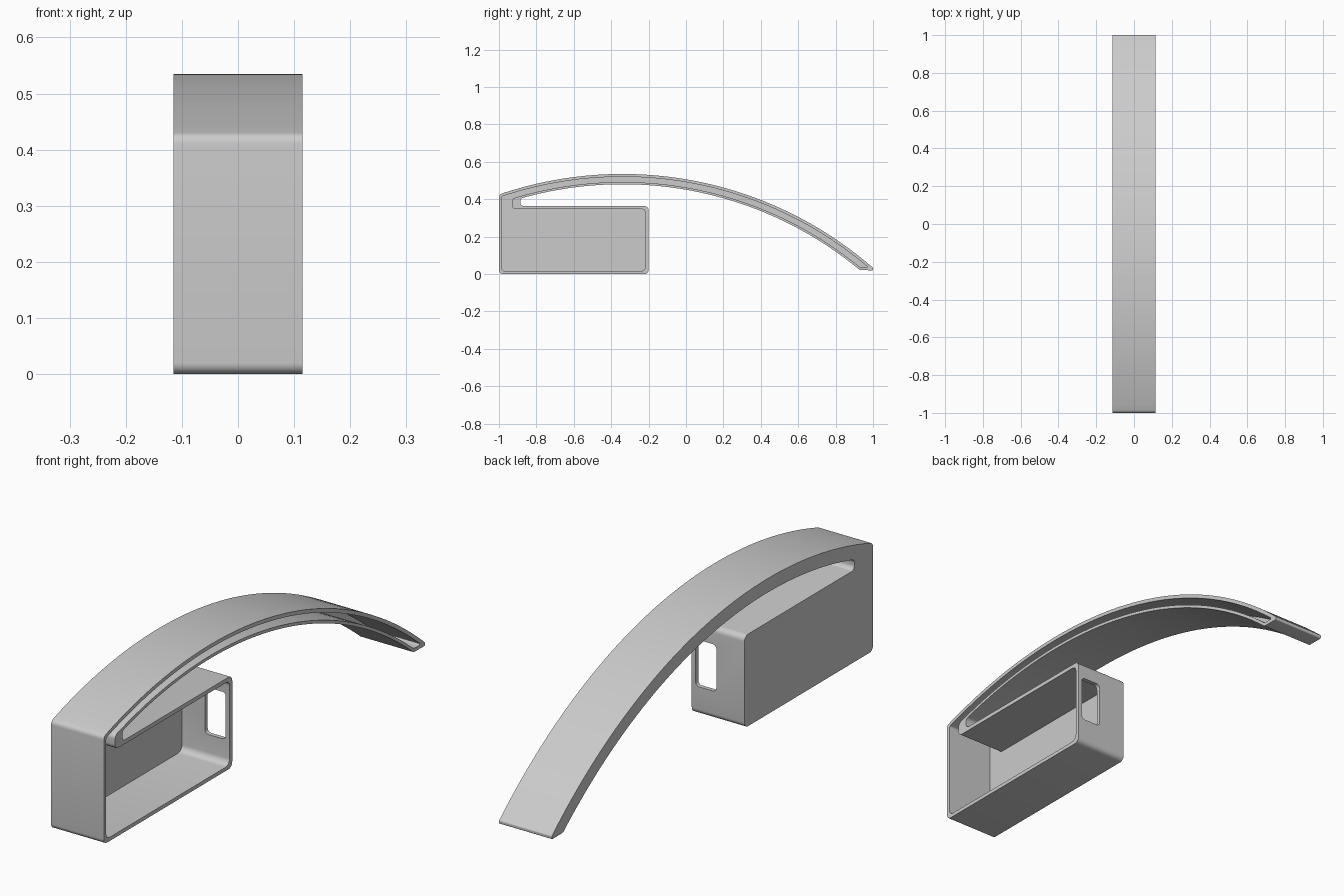
import bpy
import bmesh
from math import sqrt, tan, pi
from mathutils import Vector

cube = bpy.data.objects.get("Cube")
if cube:
    bpy.data.objects.remove(cube)

HALF = 0.115           # half of the width
FLOOR = -0.092         # inside of the closed side
ARC_Y, ARC_Z = -0.34, -1.505   # shared centre of the arm's arcs


def arc_z(radius, y):
    return ARC_Z + sqrt(radius ** 2 - (y - ARC_Y) ** 2)


def arc(radius, start, end, r_start, r_end, n=48):
    """Corner list (y, z, fillet) along one of the arm's arcs."""
    pts = []
    for i in range(n + 1):
        y = start + (end - start) * i / n
        fillet = r_start if i == 0 else r_end if i == n else 0
        pts.append((y, arc_z(radius, y), fillet))
    return pts


def rounded(corners, steps=6):
    """Round every corner that has a fillet radius."""
    out = []
    for i, (y, z, r) in enumerate(corners):
        p = Vector((y, z))
        if r == 0:
            out.append(p)
            continue
        a = (Vector(corners[i - 1][:2]) - p).normalized()
        b = (Vector(corners[(i + 1) % len(corners)][:2]) - p).normalized()
        reach = r / tan(a.angle(b) / 2)
        centre = p + (a + b).normalized() * sqrt(r * r + reach * reach)
        u = (p + a * reach - centre).normalized()
        v = (p + b * reach - centre).normalized()
        for k in range(steps + 1):
            out.append(centre + u.slerp(v, k / steps).normalized() * r)
    return out


def prism(name, outline, axis, low, high):
    """Solid from a closed outline, along x (y, z points) or y (x, z points)."""
    def ring(bm, t):
        return [bm.verts.new((t, p.x, p.y) if axis == "x" else (p.x, t, p.y))
                for p in outline]
    bm = bmesh.new()
    a, b = ring(bm, low), ring(bm, high)
    bm.faces.new(a[::-1])
    bm.faces.new(b)
    for i in range(len(a)):
        bm.faces.new((a[i - 1], a[i], b[i], b[i - 1]))
    if bm.calc_volume(signed=True) < 0:
        bmesh.ops.reverse_faces(bm, faces=bm.faces)
    mesh = bpy.data.meshes.new(name)
    bm.to_mesh(mesh)
    bm.free()
    obj = bpy.data.objects.new(name, mesh)
    bpy.context.scene.collection.objects.link(obj)
    return obj


# Outer body: box, slot and long curved arm in one profile
body_outline = rounded(
    [(-1, 0, 0.02), (-0.2, 0, 0.022), (-0.2, 0.363, 0.022), (-0.885, 0.363, 0.018)]
    + arc(1.985, -0.885, 0.93, 0.018, 0.012)
    + [(1, 0.02, 0.005)]
    + arc(2.04, 1, -1, 0.005, 0.02))
body = prism("curved_arm_housing", body_outline, "x", -HALF, HALF)

# Hollow inside, open on one side
cavity_outline = rounded(
    [(-0.985, 0.015, 0.02), (-0.217, 0.015, 0.025), (-0.217, 0.347, 0.02),
     (-0.93, 0.347, 0.02)]
    + arc(1.997, -0.93, 0.931, 0.02, 0.004)
    + arc(2.025, 0.975, -0.985, 0.004, 0.01))
cavity = prism("cavity_cutter", cavity_outline, "x", FLOOR, HALF + 0.1)

# Window through the rear wall of the box
window_outline = rounded([(0.008, 0.11, 0.015), (0.098, 0.11, 0.015),
                          (0.098, 0.295, 0.015), (0.008, 0.295, 0.015)])
window = prism("window_cutter", window_outline, "y", -0.3, -0.1)

for cutter in (cavity, window):
    cutter.hide_render = True
    mod = body.modifiers.new(cutter.name, "BOOLEAN")
    mod.operation = "DIFFERENCE"
    mod.solver = "EXACT"
    mod.object = cutter

# Bake the cuts and drop the cutters
bpy.context.view_layer.update()
graph = bpy.context.evaluated_depsgraph_get()
cut_mesh = bpy.data.meshes.new_from_object(body.evaluated_get(graph))
body.modifiers.clear()
body.data = cut_mesh
for cutter in (cavity, window):
    bpy.data.objects.remove(cutter)

# Single grey finish
grey = bpy.data.materials.new("plain_grey")
grey.use_nodes = True
colour = (0.6, 0.6, 0.6, 1)
grey.diffuse_color = colour
grey.node_tree.nodes["Principled BSDF"].inputs["Base Color"].default_value = colour
body.data.materials.clear()
body.data.materials.append(grey)

# Smooth the curves, keep the edges sharp
bpy.ops.object.select_all(action="DESELECT")
body.select_set(True)
bpy.context.view_layer.objects.active = body
bpy.ops.object.shade_smooth_by_angle(angle=pi / 6)
